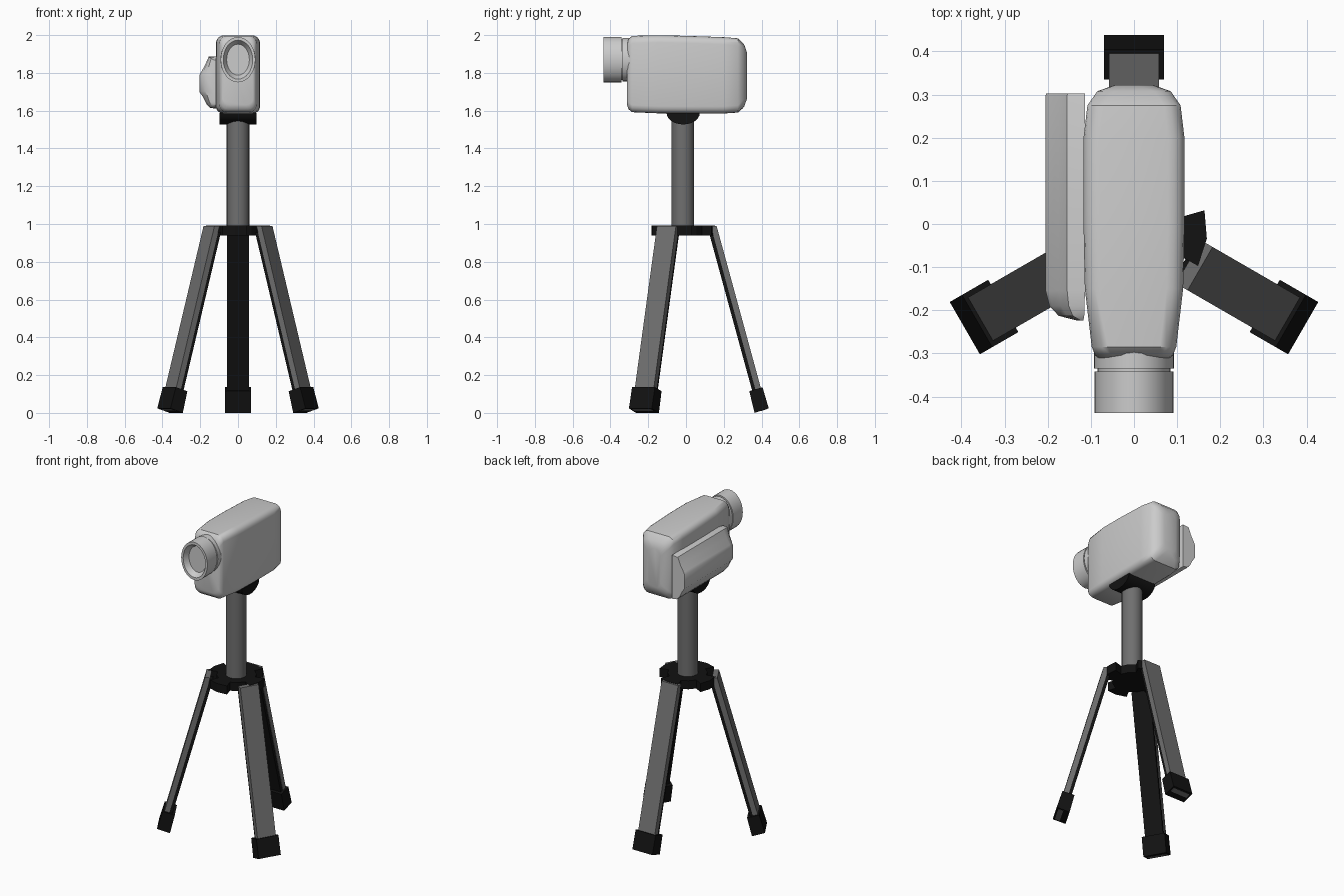
import bpy, bmesh, math

if "Cube" in bpy.data.objects:
    bpy.data.objects.remove(bpy.data.objects["Cube"])


def material(name, rgb):
    m = bpy.data.materials.new(name)
    m.diffuse_color = (*rgb, 1)
    m.use_nodes = True
    m.node_tree.nodes["Principled BSDF"].inputs["Base Color"].default_value = m.diffuse_color
    return m


LIGHT = material("light_grey", (0.6, 0.6, 0.6))
GREY = material("mid_grey", (0.16, 0.16, 0.16))
BLACK = material("black", (0.006, 0.006, 0.006))
CY = -0.015  # tripod axis


def loft(name, rings, mat, smooth=None):
    """Skin a list of equal-length point rings and cap both ends."""
    bm = bmesh.new()
    vs = [[bm.verts.new(p) for p in r] for r in rings]
    n = len(vs[0])
    for a, b in zip(vs, vs[1:]):
        for i in range(n):
            j = (i + 1) % n
            bm.faces.new((a[i], a[j], b[j], b[i]))
    bm.faces.new(vs[0])
    bm.faces.new(vs[-1])
    bmesh.ops.recalc_face_normals(bm, faces=bm.faces)
    me = bpy.data.meshes.new(name)
    bm.to_mesh(me)
    bm.free()
    me.materials.append(mat)
    ob = bpy.data.objects.new(name, me)
    bpy.context.collection.objects.link(ob)
    if smooth:
        bpy.ops.object.select_all(action='DESELECT')
        ob.select_set(True)
        bpy.context.view_layer.objects.active = ob
        bpy.ops.object.shade_smooth_by_angle(angle=math.radians(smooth))
    return ob


def ellipse(y, rx, rz, cz, n=32):
    return [(rx * math.cos(2 * math.pi * i / n), y, cz + rz * math.sin(2 * math.pi * i / n))
            for i in range(n)]


def rounded_rect(y, hw, z0, z1, r, seg=4):
    pts = []
    corners = ((hw - r, z1 - r), (-hw + r, z1 - r), (-hw + r, z0 + r), (hw - r, z0 + r))
    for k, (cx, cz) in enumerate(corners):
        for i in range(seg + 1):
            a = math.pi / 2 * (k + i / seg)
            pts.append((cx + r * math.cos(a), y, cz + r * math.sin(a)))
    return pts


# Camera body: rounded sections from front to back
body = [(-0.312, 0.080, 1.630, 1.950), (-0.305, 0.090, 1.608, 1.978), (-0.285, 0.098, 1.592, 1.996),
        (-0.15, 0.114, 1.586, 1.999), (0.0, 0.117, 1.585, 1.996), (0.2, 0.117, 1.585, 1.989),
        (0.275, 0.108, 1.590, 1.983), (0.308, 0.085, 1.622, 1.950), (0.322, 0.045, 1.66, 1.91)]
loft("camera_body", [rounded_rect(y, w, a, b, 0.038) for y, w, a, b in body], LIGHT, 40)

# Lens: collar, groove, barrel and recessed glass
lens = [(-0.27, 0.093, 0.115), (-0.335, 0.093, 0.115), (-0.335, 0.085, 0.108), (-0.342, 0.085, 0.108),
        (-0.342, 0.092, 0.120), (-0.438, 0.092, 0.120), (-0.438, 0.078, 0.103), (-0.405, 0.060, 0.082)]
loft("lens", [ellipse(y, a, b, 1.87) for y, a, b in lens], LIGHT, 40)

# Side panel: ridged profile lofted along the body, rounded at the front
profile = [(-0.004, 1.888), (0.037, 1.886), (0.057, 1.84), (0.080, 1.80), (0.087, 1.785),
           (0.087, 1.70), (0.069, 1.675), (0.049, 1.635), (0.03, 1.615), (-0.004, 1.61)]
stations = [(0.303, 0.98, 0.99), (0.298, 1, 1), (-0.155, 1, 1), (-0.19, 0.9, 0.98),
            (-0.213, 0.65, 0.93), (-0.224, 0.15, 0.86)]
loft("side_panel", [[(-0.118 - d * s, y, 1.75 + (z - 1.75) * t) for d, z in profile]
                    for y, s, t in stations], LIGHT, 35)

# Tilt head: half drum under the camera
arc = [(CY + 0.088 * math.cos(math.pi * i / 12), 1.588 - 0.061 * math.sin(math.pi * i / 12))
       for i in range(13)]
loft("tilt_head", [[(x, y, z) for y, z in arc] for x in (-0.098, 0.098)], BLACK, 30)

# Centre column
loft("column", [[(0.06 * math.cos(math.pi * i / 12), CY - 0.002 + 0.06 * math.sin(math.pi * i / 12), z)
                 for i in range(24)] for z in (0.945, 1.55)], GREY, 30)

# Hub: four-toothed plate
hub = []
for k in range(4):
    for deg, r in ((-29, 0.115), (-29, 0.17), (-6.5, 0.17), (16, 0.17), (16, 0.115), (38, 0.115)):
        a = math.radians(deg + 90 * k)
        hub.append((r * math.cos(a), CY + r * math.sin(a)))
loft("hub", [[(x, y, z) for x, y in hub] for z in (0.938, 0.992)], BLACK)

# Legs: radial profile (distance, height) extruded to a width, turned about the axis
SLOPE = 0.273


def radial(name, prof, half, ang, mat):
    c, s = math.cos(ang), math.sin(ang)
    loft(name, [[(d * c - w * s, CY + d * s + w * c, z) for d, z in prof] for w in (-half, half)], mat)


def leg_bar(d0, d1, top, z0, z1):
    def at(d, z):
        return d + SLOPE * (0.99 - z)
    return [(at(d0, top), top), (at(d1, top), top), (at(d1, z1), z1), (at(d0, z0), z0)]


for label, deg in (("back", 90), ("left", 210), ("right", 330)):
    a = math.radians(deg)
    radial(label + "_leg", leg_bar(0.146, 0.177, 0.99, 0.010, 0.0195), 0.058, a, GREY)
    radial(label + "_leg_inner", leg_bar(0.127, 0.146, 0.955, 0.06, 0.06), 0.055, a, BLACK)
    radial(label + "_foot", [(0.350, 0.115), (0.420, 0.136), (0.453, 0.024), (0.378, 0.0)],
           0.07, a, BLACK)
